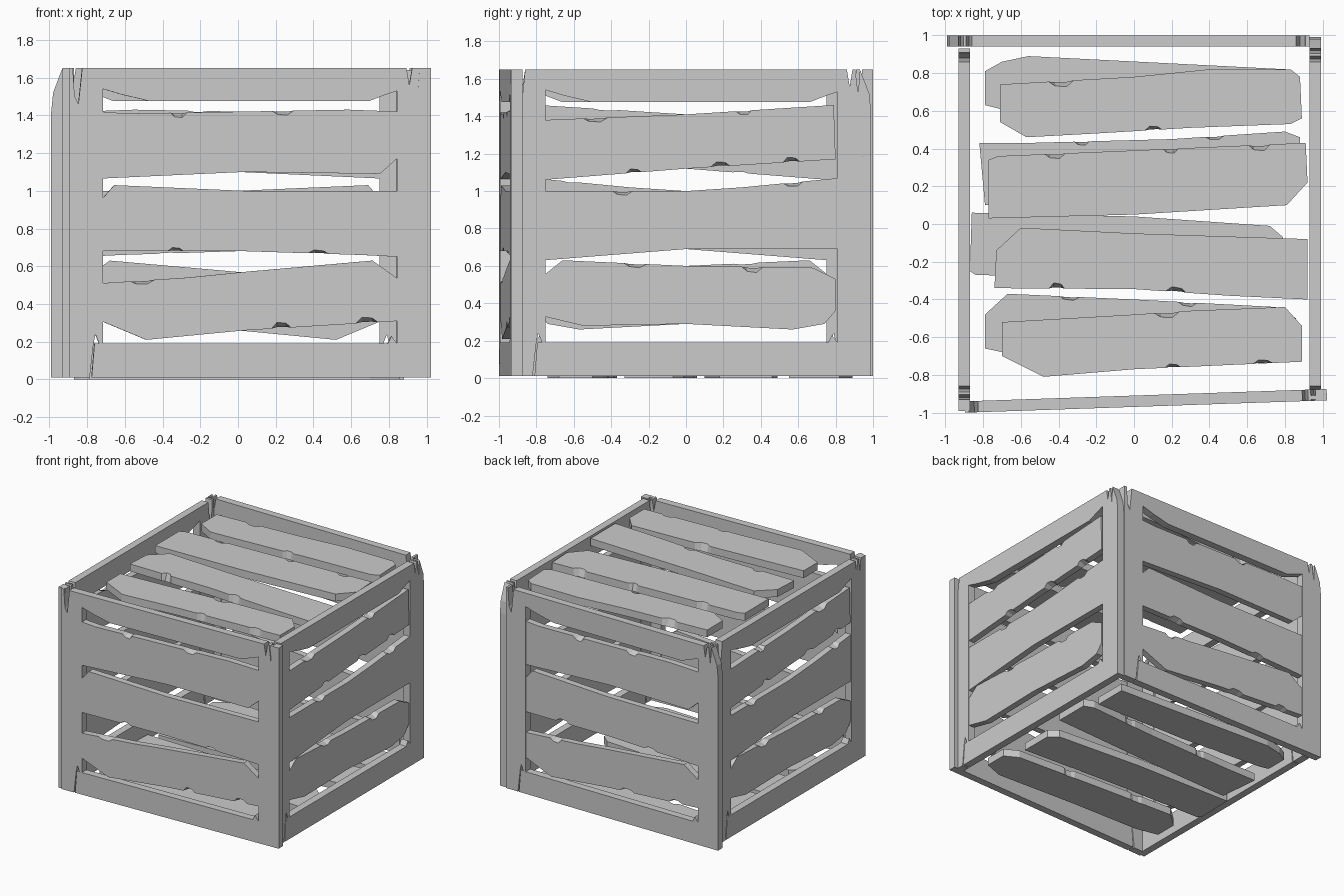
import bpy, bmesh, random
from math import radians
from mathutils import Matrix, Vector

if "Cube" in bpy.data.objects:
    bpy.data.objects.remove(bpy.data.objects["Cube"])

random.seed(7)
T = 0.06  # board thickness


def board(name, outline, mat, low=0.0, high=T, chips=()):
    """Extrude a flat outline into a board; chips = indices of edges with splintered notches."""
    outer, inner = [], []
    n = len(outline)
    centre = sum((Vector(p) for p in outline), Vector((0, 0))) / n
    for i in range(n):
        a, b = Vector(outline[i]), Vector(outline[(i + 1) % n])
        outer.append(a)
        inner.append(a)
        if i not in chips:
            continue
        along = b - a
        normal = Vector((-along.y, along.x)).normalized()
        if normal.dot(centre - (a + b) / 2) < 0:
            normal = -normal
        count = max(1, int(along.length / 0.4))
        for k in range(count):
            t = (k + random.uniform(0.35, 0.65)) / count
            w = min(random.uniform(0.04, 0.07) / along.length, 0.3 / count)
            d = random.uniform(0.018, 0.032)
            for dt, f in ((-w, 0), (-w * 0.5, 0.8), (w * 0.4, 1), (w, 0)):
                p = a + along * (t + dt)
                outer.append(p + normal * d * f)
                inner.append(p + normal * d * f * 0.2)
    bm = bmesh.new()
    lo = [bm.verts.new((p.x, p.y, low)) for p in inner]
    hi = [bm.verts.new((p.x, p.y, high)) for p in outer]
    bm.faces.new(lo[::-1])
    bm.faces.new(hi)
    m = len(lo)
    for i in range(m):
        j = (i + 1) % m
        bm.faces.new((lo[i], lo[j], hi[j], hi[i]))
    bmesh.ops.recalc_face_normals(bm, faces=bm.faces)
    mesh = bpy.data.meshes.new(name)
    bm.to_mesh(mesh)
    bm.free()
    mesh.transform(mat)
    ob = bpy.data.objects.new(name, mesh)
    bpy.context.collection.objects.link(ob)


# Side slat outlines: (horizontal, height), with the edges that are splintered
slats_a = [
    ([(-.76, 1.42), (-.63, 1.41), (0, 1.42), (.55, 1.43), (.82, 1.42), (.82, 1.18),
      (.72, 1.09), (0, 1.10), (-.76, 1.065)], (1, 2)),
    ([(-.76, .95), (-.69, 1.03), (0, 1.0), (.82, 1.0), (.82, .65), (.62, .66),
      (0, .68), (-.76, .68)], (5, 6)),
    ([(-.76, .51), (-.3, .54), (0, .57), (.68, .63), (.82, .53), (.82, .31),
      (0, .26), (-.52, .21), (-.76, .31)], (0, 5)),
]
slats_b = [
    ([(-.76, 1.38), (0, 1.41), (.79, 1.46), (.80, 1.17), (0, 1.12), (-.76, 1.06)], (0, 1, 3, 4)),
    ([(-.76, 1.0), (0, 1.0), (.3, 1.02), (.82, 1.07), (.82, .69), (0, .69), (-.76, .63)], (0, 2)),
    ([(-.76, .55), (-.66, .63), (0, .6), (.68, .59), (.8, .53), (.8, .36), (.74, .29),
      (.57, .26), (0, .29), (-.55, .28), (-.76, .33)], (1, 2)),
]


def panel(name, place, slats, rounded):
    mat = place @ Matrix.Translation((0, -.93, 0)) @ Matrix.Rotation(radians(90), 4, 'X')
    # Left post with a split top and a crack beside the lower rail
    board(name + "_left_post",
          [(-.93, .01), (-.82, .01), (-.80, .19), (-.79, .24), (-.77, .19), (-.75, .19),
           (-.75, 1.65), (-.86, 1.65), (-.88, 1.46), (-.90, 1.50), (-.91, 1.65), (-.93, 1.65)], mat)
    # Right post, split, with a worn corner on some sides
    top = [(.99, 1.42), (.98, 1.52), (.95, 1.6), (.93, 1.65)] if rounded else [(.99, 1.65), (.93, 1.65)]
    board(name + "_right_post",
          [(.81, .01), (.99, .01)] + top +
          [(.92, 1.52), (.905, 1.65), (.89, 1.65), (.875, 1.56), (.86, 1.65), (.81, 1.65)], mat)
    # Worn rails
    board(name + "_top_rail",
          [(-.75, 1.65), (-.75, 1.54), (-.65, 1.51), (-.5, 1.475), (.66, 1.475), (.75, 1.51),
           (.81, 1.53), (.81, 1.65)], mat)
    board(name + "_bottom_rail",
          [(-.81, .01), (.81, .01), (.81, .19), (.78, .23), (.76, .19), (-.795, .19)], mat)
    for i, (pts, chips) in enumerate(slats):
        board(f"{name}_slat_{i + 1}", pts, mat, .005, T - .003, chips)


# Four sides arranged as a pinwheel; front slightly askew, left set inwards
def turn(deg):
    return Matrix.Rotation(radians(deg), 4, 'Z')


panel("front", Matrix.Translation((0, .021, 0)) @ turn(1.95), slats_a, False)
panel("right", turn(90), slats_b, True)
panel("back", Matrix.Translation((0, .01, 0)) @ turn(180), slats_a, True)
panel("left", Matrix.Translation((.06, 0, 0)) @ turn(-90), slats_b, False)

# Lid slats (x, y)
lid = [
    ([(-.71, .74), (0, .78), (.4, .82), (.83, .82), (.88, .78), (.89, .56), (.83, .53),
      (.3, .51), (-.2, .48), (-.57, .46), (-.71, .54)], (0, 7)),
    ([(-.77, .34), (-.72, .36), (0, .39), (.91, .43), (.92, .22), (.81, .1), (0, .05),
      (-.77, .03)], (1, 2)),
    ([(-.73, -.14), (-.6, -.02), (0, -.05), (.92, -.08), (.92, -.4), (.5, -.38), (0, -.345),
      (-.74, -.34)], (5, 6)),
    ([(-.7, -.52), (0, -.48), (.3, -.46), (.8, -.44), (.89, -.54), (.89, -.73), (0, -.77),
      (-.48, -.81), (-.7, -.7)], (1, 5)),
]
# Floor slats (x, y)
floor = [
    ([(-.79, .81), (-.7, .86), (-.56, .89), (.81, .82), (.81, .55), (0, .56), (-.71, .61),
      (-.79, .63)], (5,)),
    ([(-.82, .43), (-.55, .43), (.2, .45), (.8, .49), (.88, .46), (.88, .18), (0, .13),
      (-.79, .1)], (1, 2)),
    ([(-.86, .06), (0, .04), (.72, -.01), (.79, -.07), (.79, -.33), (0, -.29), (-.84, -.27),
      (-.87, -.25)], (4, 5)),
    ([(-.79, -.48), (-.67, -.37), (0, -.4), (.75, -.44), (.86, -.5), (.86, -.68), (.7, -.74),
      (0, -.71), (-.6, -.7), (-.79, -.66)], (1, 2)),
]
for i, (pts, chips) in enumerate(lid):
    board(f"lid_slat_{i + 1}", pts, Matrix.Translation((0, 0, 1.58)), chips=chips)
for i, (pts, chips) in enumerate(floor):
    board(f"floor_slat_{i + 1}", pts, Matrix.Identity(4), chips=chips)
